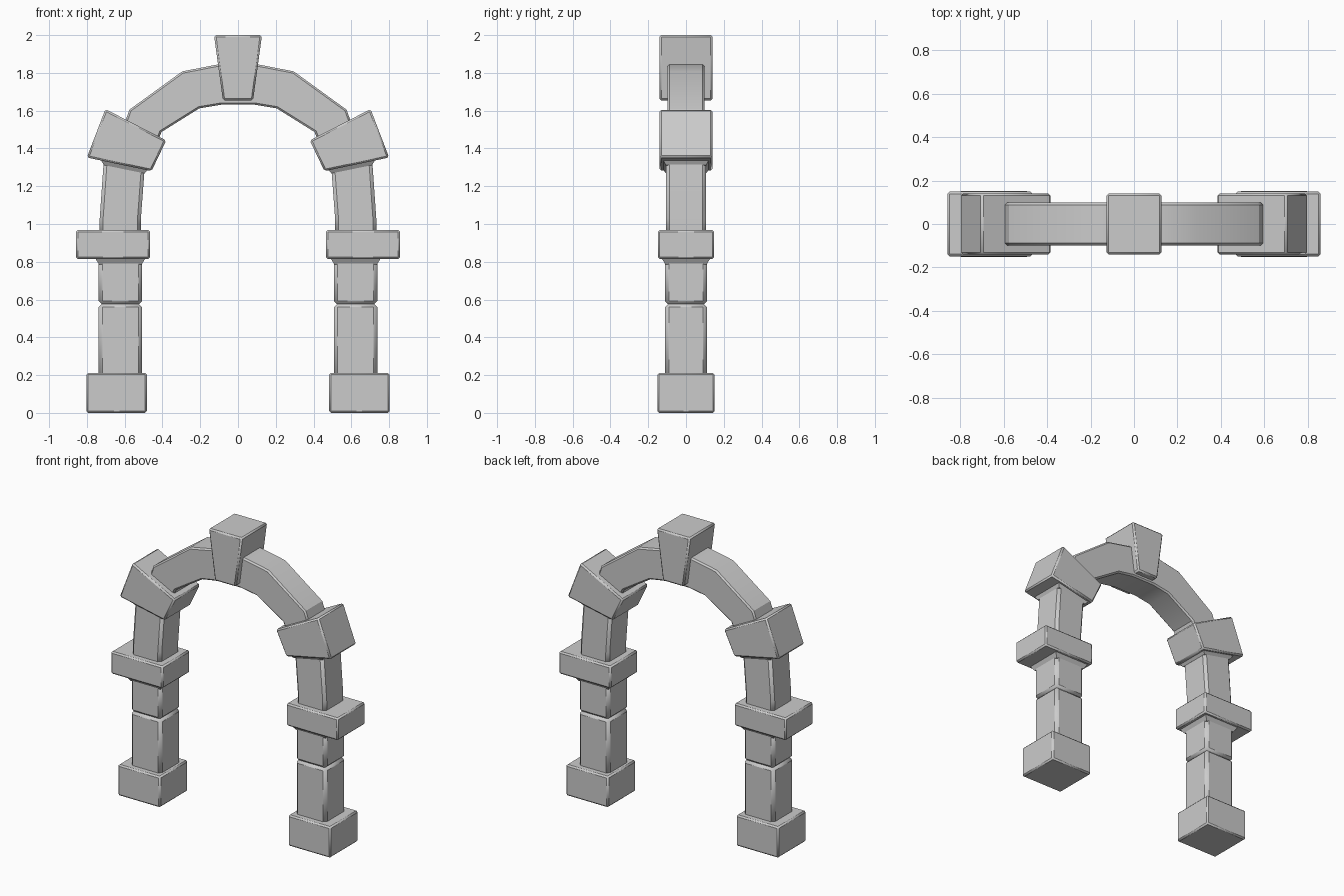
import bpy, bmesh

if "Cube" in bpy.data.objects:
    bpy.data.objects.remove(bpy.data.objects["Cube"])


def solid(name, sections, bevel=0.01, mirror=True):
    """Loft four-cornered sections: (x_left, z_left, x_right, z_right, half_depth)."""
    bm = bmesh.new()
    rings = []
    for x0, z0, x1, z1, d in sections:
        rings.append([bm.verts.new(p) for p in
                      ((x0, -d, z0), (x1, -d, z1), (x1, d, z1), (x0, d, z0))])
    for a, b in zip(rings, rings[1:]):
        for i in range(4):
            j = (i + 1) % 4
            bm.faces.new((a[i], a[j], b[j], b[i]))
    bm.faces.new(rings[0][::-1])
    bm.faces.new(rings[-1])
    bmesh.ops.recalc_face_normals(bm, faces=bm.faces[:])
    mesh = bpy.data.meshes.new(name)
    bm.to_mesh(mesh)
    bm.free()
    ob = bpy.data.objects.new(name, mesh)
    bpy.context.collection.objects.link(ob)
    if bevel:
        mod = ob.modifiers.new("Bevel", 'BEVEL')
        mod.width = bevel
        mod.segments = 1
        mod.limit_method = 'ANGLE'
        mod.angle_limit = 0.75
    if mirror:
        ob.modifiers.new("Mirror", 'MIRROR').use_mirror_merge = False
    bpy.ops.object.select_all(action='DESELECT')
    bpy.context.view_layer.objects.active = ob
    ob.select_set(True)
    bpy.ops.object.shade_smooth_by_angle(angle=0.52)
    return ob


def block(name, x0, x1, z0, z1, d, bevel=0.01):
    return solid(name, [(x0, z0, x1, z0, d), (x0, z1, x1, z1, d)], bevel)


# Pillar stones, left side mirrored to the right
block("base", -0.803, -0.483, 0.0, 0.212, 0.152)
block("lower_shaft", -0.738, -0.508, 0.18, 0.58, 0.111, 0.02)
block("upper_shaft", -0.738, -0.508, 0.572, 0.83, 0.111, 0.02)
solid("shaft_collar", [(-0.735, 0.785, -0.511, 0.785, 0.108),
                       (-0.757, 0.82, -0.489, 0.82, 0.13)], 0)
block("capital", -0.858, -0.466, 0.815, 0.968, 0.149)

# Leaning stone above the capital, with the collar that meets the wedge
solid("arch_foot", [(-0.732, 0.94, -0.514, 0.94, 0.106),
                    (-0.732, 1.03, -0.514, 1.03, 0.106),
                    (-0.709, 1.36, -0.493, 1.31, 0.106)], 0.018)
solid("foot_collar", [(-0.711, 1.312, -0.496, 1.268, 0.106),
                      (-0.728, 1.345, -0.472, 1.293, 0.125)], 0)

# Tilted wedge stone
solid("wedge_stone", [(-0.800, 1.352, -0.458, 1.28, 0.14),
                      (-0.702, 1.608, -0.38, 1.443, 0.14)])

# Arch ring
half = [(-0.605, 1.52, -0.43, 1.425, 0.098),
        (-0.575, 1.605, -0.405, 1.487, 0.098),
        (-0.295, 1.808, -0.205, 1.612, 0.098),
        (-0.105, 1.845, -0.085, 1.632, 0.098)]
ring = half + [(-x0, z0, -x1, z1, d) for x0, z0, x1, z1, d in reversed(half)]
solid("arch_ring", ring, 0.01, False)

# Keystone
solid("keystone", [(-0.08, 1.655, 0.08, 1.655, 0.141),
                   (-0.127, 2.0, 0.127, 2.0, 0.141)], 0.01, False)
